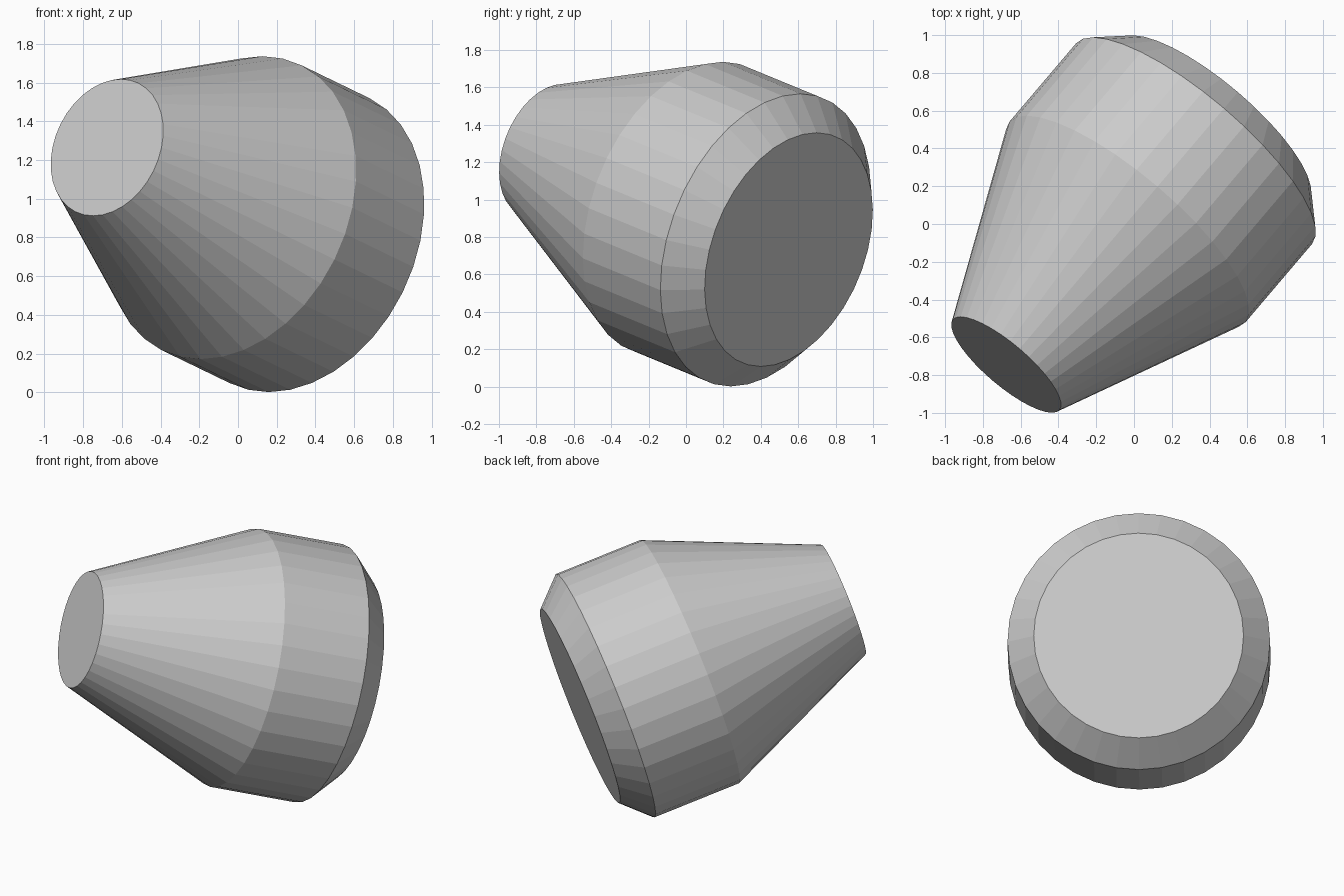
import bpy, bmesh, math
from mathutils import Vector

SIDES = 36

cube = bpy.data.objects.get("Cube")
if cube:
    bpy.data.objects.remove(cube, do_unlink=True)

grey = bpy.data.materials.new("plain grey")
grey.use_nodes = True
colour = (0.6, 0.6, 0.6, 1)
grey.diffuse_color = colour
grey.node_tree.nodes["Principled BSDF"].inputs["Base Color"].default_value = colour

# Turned profile: distance along the axis, radius
profile = [(0, 0.37), (1.04, 0.82), (1.61, 0.82), (1.78, 0.655)]
start = Vector((-0.677, -0.745, 1.265))
axis = Vector((0.618, 0.727, -0.299)).normalized()

# Stack of rings joined by flat facets, closed by a disc at each end
bm = bmesh.new()
rings = []
for along, radius in profile:
    ring = []
    for i in range(SIDES):
        a = math.tau * i / SIDES
        ring.append(bm.verts.new((radius * math.cos(a), radius * math.sin(a), along)))
    rings.append(ring)
for low, high in zip(rings, rings[1:]):
    for i in range(SIDES):
        j = (i + 1) % SIDES
        bm.faces.new((low[i], low[j], high[j], high[i]))
bm.faces.new(rings[0][::-1])
bm.faces.new(rings[-1])
bmesh.ops.recalc_face_normals(bm, faces=bm.faces)

mesh = bpy.data.meshes.new("tapered_body")
bm.to_mesh(mesh)
bm.free()
mesh.materials.append(grey)

# Tilted body
body = bpy.data.objects.new("tapered_body", mesh)
bpy.context.collection.objects.link(body)
body.location = start
body.rotation_euler = axis.to_track_quat("Z", "Y").to_euler()
